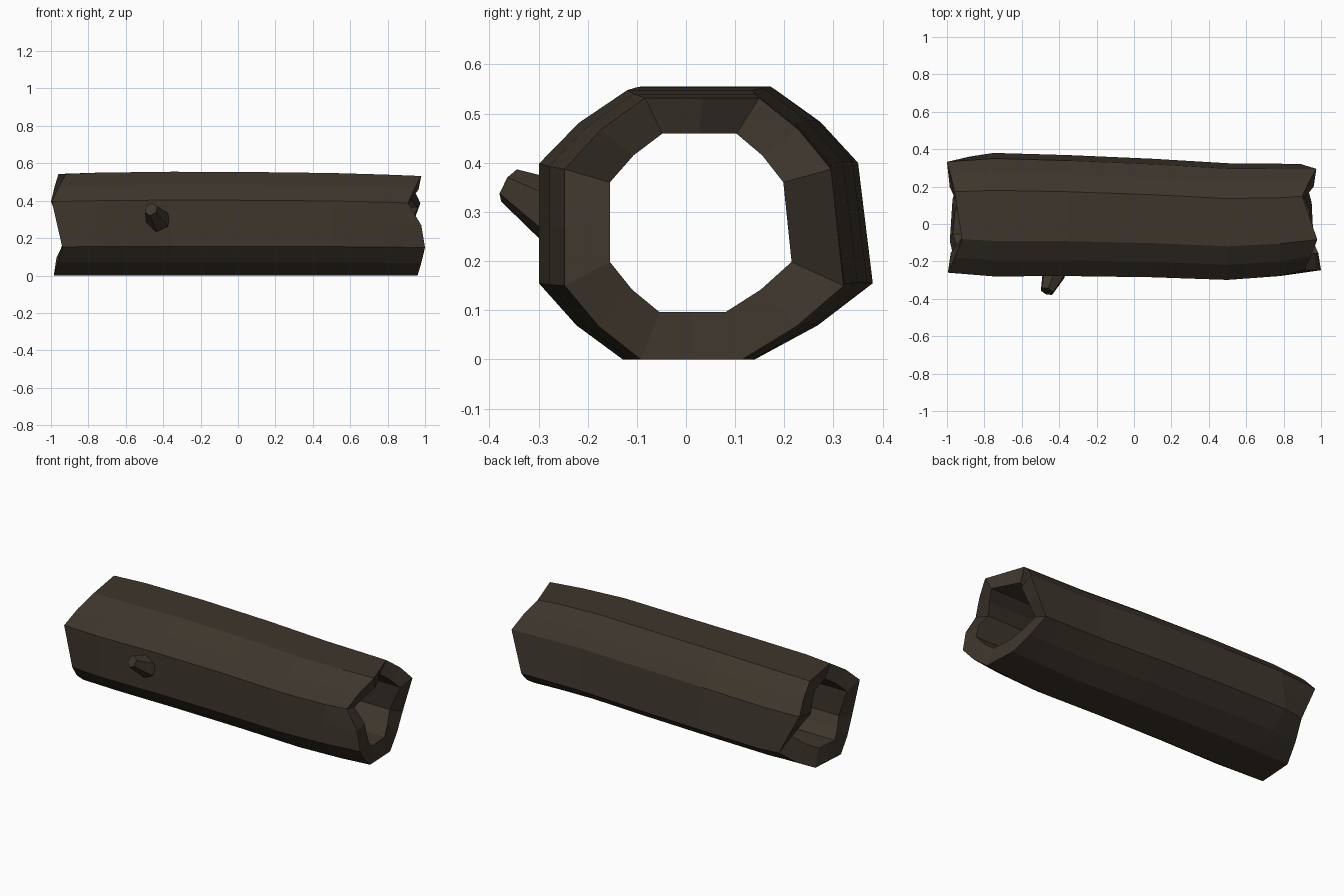
import bpy, bmesh
from mathutils import Vector

cube = bpy.data.objects.get("Cube")
if cube:
    bpy.data.objects.remove(cube, do_unlink=True)

bark = bpy.data.materials.new("dark_bark")
bark.use_nodes = True
BROWN = (0.047, 0.036, 0.025, 1)
bark.diffuse_color = BROWN
shader = bark.node_tree.nodes["Principled BSDF"]
shader.inputs["Base Color"].default_value = BROWN
shader.inputs["Roughness"].default_value = 0.9


def finish(name, bm):
    """Turn a bmesh into a flat shaded bark object."""
    bmesh.ops.recalc_face_normals(bm, faces=bm.faces)
    mesh = bpy.data.meshes.new(name)
    bm.to_mesh(mesh)
    bm.free()
    mesh.materials.append(bark)
    obj = bpy.data.objects.new(name, mesh)
    bpy.context.collection.objects.link(obj)
    return obj


def with_midpoints(items, bulge):
    """Insert a point halfway along every side."""
    out = []
    for i, a in enumerate(items):
        out += [a, bulge(i, (a + items[(i + 1) % len(items)]) / 2)]
    return out


# Eight-sided trunk section (y, z), starting at the top front corner
corners = [Vector(c) for c in ((-.14, .55), (.13, .55), (.30, .40), (.33, .155),
                               (.09, 0), (-.15, 0), (-.33, .155), (-.33, .40))]
middle = Vector((0, .275))
section = with_midpoints(
    corners, lambda i, p: middle + (p - middle) * (1.04 if i % 2 else 1))

# Broken, jagged ends: x of each corner
left_x = with_midpoints([-.92, -.96, -1, -.88, -.97, -.985, -.94, -.995],
                        lambda i, x: x)
right_x = with_midpoints([.98, .90, .975, .89, .95, .96, 1, .91],
                         lambda i, x: .98 if i == 6 else x)

# Rings along the trunk: x, sideways centre, width factor, height
stations = [(None, .05, .94, .543), (-.75, .05, 1, .55), (-.35, .045, .98, .555),
            (.1, .032, .96, .553), (.5, .013, .945, .548), (.78, .022, .91, .54),
            (None, .037, .86, .532)]


def outer_ring(k):
    x, centre, width, height = stations[k]
    ends = left_x if k == 0 else right_x
    return [(ends[i] if x is None else x, centre + p.x * width, p.y * height / .55)
            for i, p in enumerate(section)]


def inner_ring(ends):
    return [(x * .985, .03 + p.x * .56, .283 + (p.y - .283) * .66)
            for x, p in zip(ends, section)]


# Hollow trunk: outside rings, then back through the tunnel
bm = bmesh.new()
rings = [outer_ring(k) for k in range(len(stations))]
rings += [inner_ring(right_x), inner_ring([0] * len(section)), inner_ring(left_x)]
loops = [[bm.verts.new(co) for co in ring] for ring in rings]
n = len(section)
for k, a in enumerate(loops):
    b = loops[(k + 1) % len(loops)]
    for i in range(n):
        j = (i + 1) % n
        bm.faces.new((a[i], a[j], b[j], b[i]))
finish("hollow_trunk", bm)

# Snapped branch stub on the front
base, tip = Vector((-.425, -.255, .295)), Vector((-.465, -.36, .354))
axis = tip - base
bm = bmesh.new()
bmesh.ops.create_cone(bm, cap_ends=True, segments=6, radius1=.07, radius2=.037,
                      depth=axis.length)
bmesh.ops.transform(bm, verts=bm.verts,
                    matrix=axis.to_track_quat('Z', 'Y').to_matrix().to_4x4())
bmesh.ops.translate(bm, verts=bm.verts, vec=(base + tip) / 2)
finish("branch_stub", bm)
